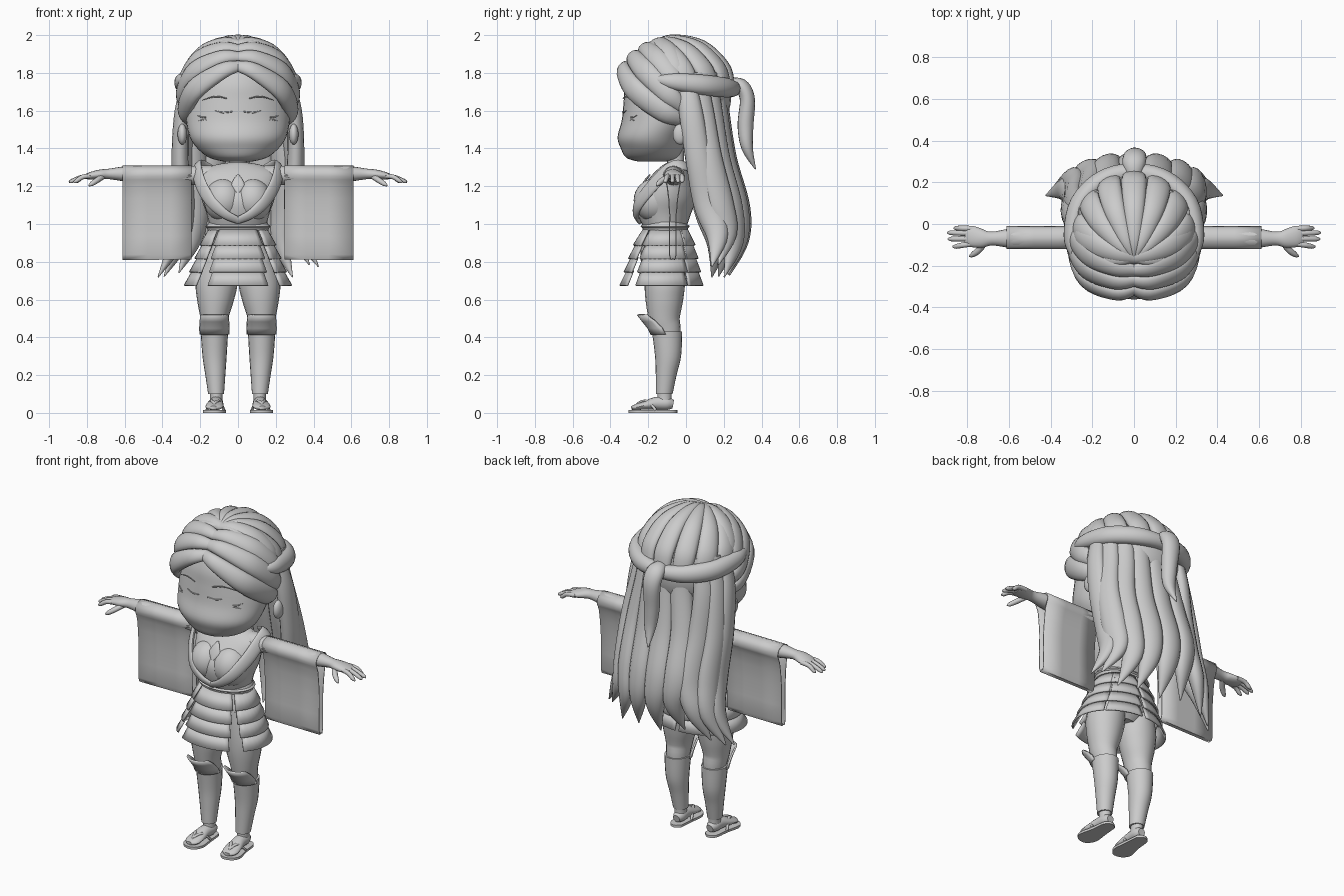
import bpy, bmesh, math, random
from mathutils import Vector as V
random.seed(4)
rad = math.radians


def finish(name, bm, mirror=False, thick=0, angle=45):
    bmesh.ops.recalc_face_normals(bm, faces=bm.faces)
    me = bpy.data.meshes.new(name)
    bm.to_mesh(me)
    bm.free()
    me.shade_smooth()
    me.set_sharp_from_angle(angle=rad(angle))
    ob = bpy.data.objects.new(name, me)
    bpy.context.collection.objects.link(ob)
    if thick:
        m = ob.modifiers.new("Thickness", 'SOLIDIFY')
        m.thickness, m.offset = thick, 0
    if mirror:
        ob.modifiers.new("Mirror", 'MIRROR')
    return ob


def smooth_path(pts, steps):
    # Catmull-Rom through (x, y, z, width, depth)
    p = [pts[0]] + list(pts) + [pts[-1]]
    out = []
    for i in range(1, len(p) - 2):
        for k in range(steps):
            t = k / steps
            out.append([0.5 * (2 * b + (c - a) * t + (2 * a - 5 * b + 4 * c - d) * t * t
                        + (3 * b - a - 3 * c + d) * t ** 3)
                        for a, b, c, d in zip(p[i - 1], p[i], p[i + 1], p[i + 2])])
    return out + [list(pts[-1])]


def tube(name, pts, n=(0, -1, 0), centre=None, flat=False, mirror=False, steps=5, segs=16):
    # elliptical sweep: width runs across n, depth along n
    bm, rings, path = bmesh.new(), [], smooth_path(pts, steps)
    for i, q in enumerate(path):
        pos = V(q[:3])
        a, b = path[max(i - 1, 0)], path[min(i + 1, len(path) - 1)]
        T = V((0, 0, 1)) if flat else (V(b[:3]) - V(a[:3])).normalized()
        N = pos - V(centre) if centre else V(n)
        N = (N - T * N.dot(T)).normalized()
        B = T.cross(N)
        w, d = max(q[3], .001), max(q[4], .001)
        rings.append([bm.verts.new(pos + B * w * math.cos(2 * math.pi * k / segs)
                      + N * d * math.sin(2 * math.pi * k / segs)) for k in range(segs)])
    for r, s in zip(rings, rings[1:]):
        for k in range(segs):
            bm.faces.new((r[k], r[k - 1], s[k - 1], s[k]))
    bm.faces.new(rings[0])
    bm.faces.new(rings[-1])
    return finish(name, bm, mirror)


def plate(name, cx, mid, rings, mirror=False, thick=.01, n=10):
    # curved armour plate: rings of (z, centre y, rx, ry, half angle), mid 0 = front
    bm, rows = bmesh.new(), []
    for z, cy, rx, ry, h in rings:
        rows.append([bm.verts.new((cx + rx * math.sin(rad(mid - h + 2 * h * k / n)),
                     cy - ry * math.cos(rad(mid - h + 2 * h * k / n)), z)) for k in range(n + 1)])
    for r, s in zip(rows, rows[1:]):
        for k in range(n):
            bm.faces.new((r[k], r[k + 1], s[k + 1], s[k]))
    return finish(name, bm, mirror, thick)


def ball(name, loc, scale, mirror=False):
    bm = bmesh.new()
    bmesh.ops.create_uvsphere(bm, u_segments=28, v_segments=16, radius=1)
    bmesh.ops.scale(bm, vec=scale, verts=bm.verts)
    bmesh.ops.translate(bm, vec=loc, verts=bm.verts)
    return finish(name, bm, mirror)


# head, ears, neck
tube("head", [(0, -.18, 1.33, .07, .07), (0, -.18, 1.35, .15, .135), (0, -.18, 1.4, .215, .165),
     (0, -.175, 1.46, .255, .187), (0, -.135, 1.55, .275, .205), (0, -.1, 1.65, .275, .23),
     (0, -.08, 1.75, .25, .24), (0, -.07, 1.85, .19, .2), (0, -.06, 1.92, .08, .08)],
     flat=True, segs=36)
ball("ear", (.295, -.03, 1.475), (.025, .04, .055), True)
tube("neck", [(0, -.06, 1.27, .065, .055), (0, -.055, 1.33, .048, .045), (0, -.06, 1.4, .05, .05)], flat=True)


# brows, closed lids and lashes lying on the face
def on_face(x, z):
    return -.125 - .213 * math.sqrt(1 - (x / .279) ** 2)


for nm, row in (("brow", [(.06, 1.665), (.12, 1.675), (.19, 1.655)]),
                ("eyelid", [(.03, 1.595), (.08, 1.59), (.12, 1.60)]),
                ("lower_lid", [(.1, 1.54), (.14, 1.535), (.18, 1.555)]),
                ("lash_upper", [(.17, 1.565), (.19, 1.565), (.215, 1.575)]),
                ("lash_lower", [(.17, 1.555), (.19, 1.55), (.21, 1.545)])):
    tube(nm, [(x, on_face(x, z), z, (.003, .004, .001)[i], .003) for i, (x, z) in enumerate(row)],
         mirror=True, steps=3, segs=6)

# hair dome helpers
HC, HR = V((0, -.06, 1.68)), V((.285, .30, .29))


def dome(d, k=1):
    d = V(d).normalized() * k
    return HC + V((d.x * HR.x, d.y * HR.y, d.z * HR.z))


def lock(name, d0, d1, shape, bulge=0, mirror=False):
    # lock swept over the dome from direction d0 to d1
    d0, d1, pts = V(d0).normalized(), V(d1).normalized(), []
    for i, (w, t) in enumerate(shape):
        f = i / (len(shape) - 1)
        pts.append((*dome(d0.lerp(d1, f), 1 + bulge * math.sin(math.pi * f)), w, t))
    return tube(name, pts, centre=HC, mirror=mirror)


# scalp cap cut along the hairline
bm = bmesh.new()
bmesh.ops.create_uvsphere(bm, u_segments=32, v_segments=20, radius=1)
bmesh.ops.scale(bm, vec=HR, verts=bm.verts)
bmesh.ops.translate(bm, vec=HC, verts=bm.verts)
bmesh.ops.bisect_plane(bm, geom=bm.verts[:] + bm.edges[:] + bm.faces[:], plane_co=(0, -.35, 1.82),
                       plane_no=(0, .3, .35), clear_inner=True)
finish("scalp_hair", bm)

# front locks swept aside from the parting
for i, (e, z) in enumerate(((33, -.5), (45, -.2), (57, .08), (70, .3))):
    lock(f"front_lock_{i}", (-.03, -math.cos(rad(e)), math.sin(rad(e))), (1, .12, z),
         [(.03, .022), (.046, .032), (.06, .036), (.056, .034), (.036, .025)], .075 - .015 * i, True)

# crown locks fanning back to the band
for i in range(9):
    a = rad(-100 + 25 * i)
    lock(f"crown_lock_{i}", (0, -.36, .93), (math.sin(a), math.cos(a), .22),
         [(.012, .02), (.036, .03), (.052, .033), (.06, .033), (.055, .025)], .02)

# hair band and tail
tube("hair_band", [(*dome((math.sin(rad(a)), math.cos(rad(a)), .24 - .12 * math.cos(rad(a))),
                          1.03 + .06 * abs(math.sin(rad(a)))), w, t)
     for a, w, t in [(-108, .02, .02), (-90, .045, .035), (-60, .055, .045), (-30, .052, .045), (0, .042, .045),
                     (30, .052, .045), (60, .055, .045), (90, .045, .035), (108, .02, .02)]], centre=HC)
tube("hair_tail", [(0, .22, 1.73, .035, .04), (0, .29, 1.73, .055, .04), (.005, .325, 1.66, .055, .04),
     (.01, .315, 1.52, .046, .042), (.015, .325, 1.4, .035, .03), (0, .368, 1.29, .003, .003)], n=(0, 1, 1))

# long back hair
levels = ((1.8, .25, .18, .0, .045, .03), (1.6, .285, .19, .03, .062, .04), (1.35, .31, .225, .07, .068, .045),
          (1.1, .305, .29, .12, .074, .05), (.93, .325, .29, .17, .058, .042), (.76, .415, .23, .14, .003, .003))
for i in range(9):
    a = rad(-92 + 23 * i)
    sway = random.uniform(-.02, .02)
    drop = random.uniform(-.05, .03)
    tube(f"back_lock_{i}", [(rx * math.sin(a) + sway * math.sin(j * 1.7), ys + (yb - ys) * math.cos(a),
         z + drop * (j / 5) ** 2, w, t) for j, (z, rx, yb, ys, w, t) in enumerate(levels)],
         n=(math.sin(a), math.cos(a), 0), steps=6)

# torso, bust, collar, pendant, belt, hips
tube("torso", [(0, -.11, .96, .145, .105), (0, -.115, 1.05, .165, .14), (0, -.105, 1.13, .193, .158),
     (0, -.09, 1.2, .203, .138), (0, -.075, 1.27, .2, .095), (0, -.065, 1.31, .13, .06),
     (0, -.06, 1.325, .05, .04)], flat=True, segs=28)
ball("bust", (.075, -.165, 1.125), (.105, .112, .115), True)
tube("collar", [(.12, .05, 1.27, .03, .01), (.205, -.02, 1.312, .036, .012), (.218, -.09, 1.29, .038, .012),
     (.192, -.18, 1.2, .038, .014), (.135, -.25, 1.11, .034, .014), (.065, -.265, 1.05, .026, .014),
     (-.01, -.25, 1.015, .02, .01)], centre=(0, -.06, 1.12), mirror=True)
tube("pendant", [(0, -.19, 1.262, .004, .004), (0, -.212, 1.235, .024, .006), (0, -.23, 1.2, .034, .008),
     (0, -.247, 1.165, .006, .006)])
tube("belt", [(0, -.11, .965, .16, .118), (0, -.11, .985, .165, .122), (0, -.11, 1.01, .156, .114)], flat=True, segs=28)
tube("belt_cord", [(0, -.11, .98, .166, .123), (0, -.11, .987, .173, .13), (0, -.11, .995, .166, .123)],
     flat=True, segs=28)
tube("hips", [(0, -.11, .98, .145, .105), (0, -.115, .88, .18, .125), (0, -.115, .78, .19, .12),
     (0, -.115, .71, .1, .08)], flat=True, segs=28)

# layered skirt armour
for nm, mid, h0, h1, mir in (("front", 0, 40, 31, False), ("side", 90, 44, 35, True), ("rear", 154, 24, 22, True)):
    for i in range(4):
        f0, f1 = i / 4, (i + 1) / 4
        grow = lambda f, x: (-.13 + .02 * (1 - f), .157 + .112 * f + x, .12 + .085 * f ** .8 + x)
        plate(f"skirt_{nm}_tier_{i}", 0, mid,
              [(.968 - .285 * f0, *grow(f0, -.004), h0 + (h1 - h0) * f0),
               (.963 - .285 * f1 - .005, *grow(f1, .014), h0 + (h1 - h0) * f0 + 1)], mir)

# arms, palm, fingers
tube("arm", [(.14, -.065, 1.255, .06, .055), (.25, -.065, 1.258, .056, .05), (.45, -.065, 1.26, .05, .044),
     (.58, -.068, 1.265, .048, .042), (.68, -.07, 1.265, .033, .028), (.73, -.07, 1.262, .045, .026),
     (.78, -.06, 1.255, .05, .02), (.81, -.058, 1.25, .04, .012)], n=(0, 0, 1), mirror=True)
for i, (y0, y1, x1) in enumerate(((-.022, -.02, .865), (-.046, -.042, .895), (-.07, -.072, .892), (-.094, -.108, .87))):
    tube(f"finger_{i}", [(.765, y0, 1.255, .013, .013), (.82, (y0 + y1) / 2, 1.25, .013, .013),
         (x1 - .015, y1, 1.228, .011, .011), (x1, y1, 1.22, .004, .004)], n=(0, 0, 1), mirror=True, steps=3, segs=10)
tube("thumb", [(.71, -.08, 1.255, .015, .015), (.745, -.125, 1.232, .016, .015), (.775, -.148, 1.212, .012, .012),
     (.79, -.155, 1.203, .004, .004)], n=(0, 0, 1), mirror=True, steps=3, segs=10)

# hanging sleeves, open at the wrist
outline = smooth_path([(-.065, 1.308), (-.105, 1.292), (-.118, 1.255), (-.1, 1.205), (-.086, 1.05), (-.088, .84),
                       (-.07, .818), (-.052, .84), (-.052, 1.05), (-.034, 1.205), (-.013, 1.255), (-.026, 1.292)], 2)
bm = bmesh.new()
cols = [[bm.verts.new((x, y, z - .006 * (x - .24))) for y, z in outline] for x in (.245, .36, .48, .612)]
for a, b in zip(cols, cols[1:]):
    for k in range(len(a)):
        bm.faces.new((a[k - 1], a[k], b[k], b[k - 1]))
finish("sleeve", bm, True, .006)

# legs, shin guards, knee plates
tube("leg", [(.09, -.11, .86, .085, .11), (.112, -.112, .7, .11, .108), (.12, -.115, .6, .098, .1),
     (.125, -.115, .5, .074, .083), (.122, -.1, .4, .06, .07), (.116, -.112, .12, .034, .038),
     (.115, -.115, .04, .034, .042)], mirror=True, segs=20)
tube("shin_guard", [(.125, -.1, .43, .073, .08), (.124, -.095, .3, .064, .069), (.12, -.105, .2, .053, .055),
     (.116, -.115, .1, .042, .044)], flat=True, mirror=True, segs=20)
plate("knee_plate", .125, 0, [(.415, -.1, .075, .083, 85), (.45, -.11, .077, .09, 80), (.485, -.13, .078, .098, 72),
      (.52, -.165, .08, .09, 62)], True)

# feet and sandals
tube("foot", [(.113, -.068, .045, .022, .022), (.114, -.1, .05, .036, .035), (.118, -.16, .05, .038, .034),
     (.123, -.22, .04, .047, .022), (.127, -.265, .03, .044, .016), (.129, -.288, .027, .02, .01)],
     n=(0, 0, 1), mirror=True)
bm = bmesh.new()
ring = smooth_path([(.08, -.07), (.072, -.16), (.065, -.25), (.1, -.3), (.155, -.295), (.186, -.25),
                    (.168, -.16), (.155, -.07), (.115, -.046), (.08, -.07)], 4)[:-1]
f = bm.faces.new([bm.verts.new((x, y, 0)) for x, y in ring])
top = bmesh.ops.extrude_face_region(bm, geom=[f])["geom"]
bmesh.ops.translate(bm, vec=(0, 0, .014), verts=[g for g in top if isinstance(g, bmesh.types.BMVert)])
finish("sandal_sole", bm, True)
for nm, x in (("inner", .074), ("outer", .166)):
    tube(f"sandal_strap_{nm}", [(x, -.16, .014, .008, .007), ((x + .122) / 2, -.205, .062, .009, .007),
         (.126, -.255, .048, .008, .008), (.127, -.268, .014, .006, .006)], n=(0, -.4, 1), mirror=True, segs=8)
